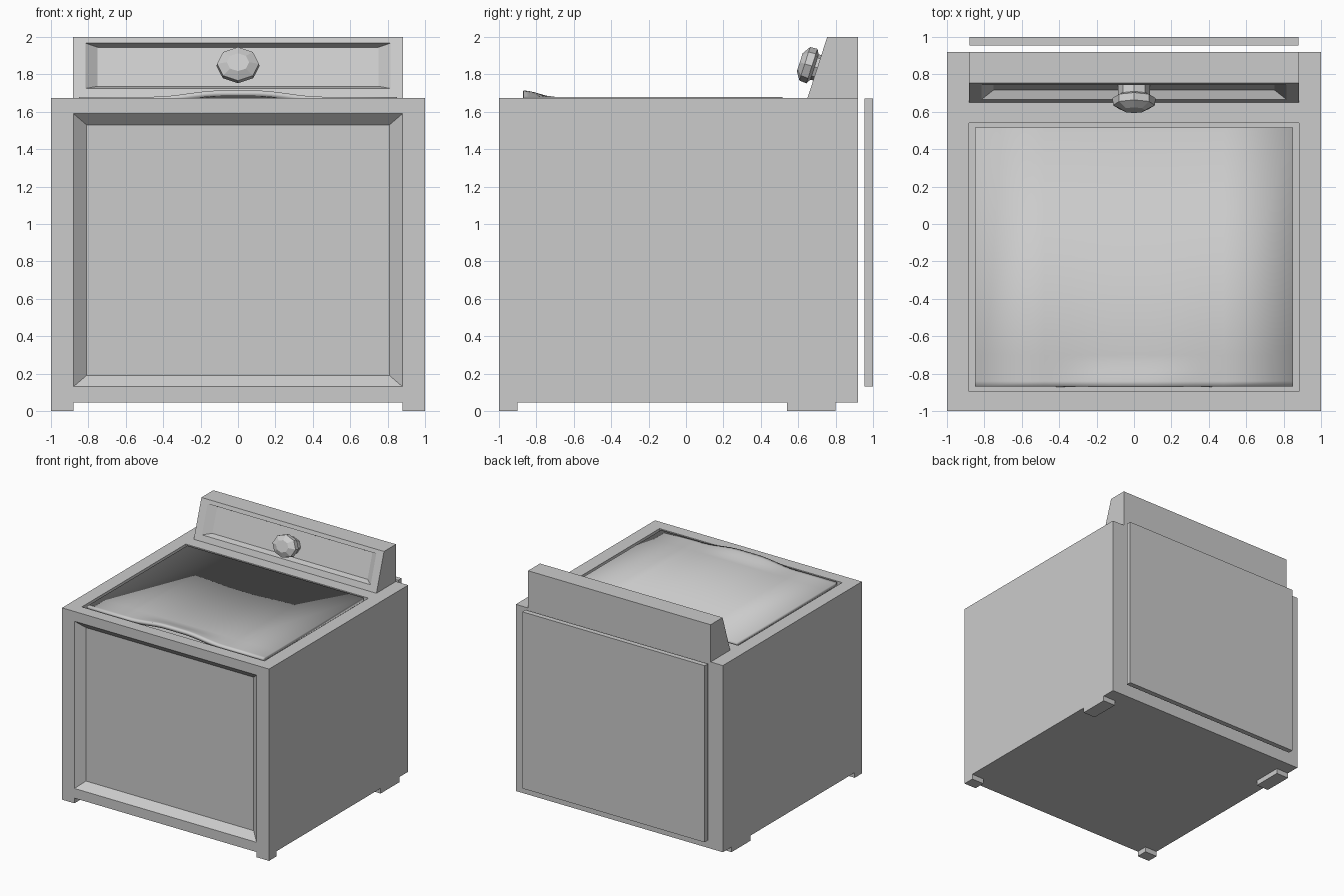
import bpy, bmesh, math
from mathutils import Vector

if "Cube" in bpy.data.objects:
    bpy.data.objects.remove(bpy.data.objects["Cube"])


def stack(bm, loops, cap_start=True):
    """Skin consecutive point loops and cap the ends."""
    rings = [[bm.verts.new(p) for p in lp] for lp in loops]
    n = len(rings[0])
    for a, b in zip(rings, rings[1:]):
        for i in range(n):
            j = (i + 1) % n
            bm.faces.new((a[i], a[j], b[j], b[i]))
    bm.faces.new(rings[-1])
    if cap_start:
        bm.faces.new(rings[0][::-1])


def finish(bm, name):
    bmesh.ops.remove_doubles(bm, verts=bm.verts, dist=1e-5)
    bmesh.ops.recalc_face_normals(bm, faces=bm.faces)
    me = bpy.data.meshes.new(name)
    bm.to_mesh(me)
    bm.free()
    ob = bpy.data.objects.new(name, me)
    bpy.context.collection.objects.link(ob)
    return ob


def rect_xz(x, z0, z1, y):
    return [(-x, y, z0), (x, y, z0), (x, y, z1), (-x, y, z1)]


def rect_xy(x, y0, y1, z):
    return [(-x, y0, z), (x, y0, z), (x, y1, z), (-x, y1, z)]


def box(name, x0, x1, y0, y1, z0, z1):
    bm = bmesh.new()
    stack(bm, [[(x0, y0, z), (x1, y0, z), (x1, y1, z), (x0, y1, z)] for z in (z0, z1)])
    return finish(bm, name)


# Cabinet with bevelled front recess and a well for the lid
TOP, BASE, BACK = 1.675, 0.045, 0.92
bm = bmesh.new()
stack(bm, [rect_xz(1, BASE, TOP, BACK), rect_xz(1, BASE, TOP, -1),
           rect_xz(0.88, 0.13, 1.59, -1), rect_xz(0.81, 0.19, 1.53, -0.94)])
top = [f for f in bm.faces if all(abs(v.co.z - TOP) < 1e-4 for v in f.verts)]
bmesh.ops.delete(bm, geom=top, context='FACES_ONLY')
stack(bm, [rect_xy(1, -1, BACK, TOP), rect_xy(0.882, -0.895, 0.54, TOP),
           rect_xy(0.882, -0.895, 0.54, TOP - 0.035)], cap_start=False)
finish(bm, "cabinet")

# Feet
for side, s in (("left", -1), ("right", 1)):
    x0, x1 = sorted((0.88 * s, s))
    box(f"front_foot_{side}", x0, x1, -1, -0.9, 0, BASE)
    box(f"back_foot_{side}", x0, x1, 0.54, 0.80, 0, BASE)

# Rear access panel, standing off the cabinet
box("back_panel", -0.88, 0.88, 0.955, 1.0, 0.13, 1.672)


# Lid with a soft raised finger grip at the front
def ease(t):
    t = min(max(t, 0), 1)
    return t * t * (3 - 2 * t)


def lid_z(x, y):
    return 1.68 + 0.034 * ease((0.45 - abs(x)) / 0.36) * ease((-0.70 - y) / 0.17)


xs = [-0.85] + [-0.48 + 0.06 * i for i in range(17)] + [0.85]
ys = [-0.87, -0.84, -0.81, -0.78, -0.74, -0.70, 0.515]
bm = bmesh.new()
grid = [[bm.verts.new((x, y, lid_z(x, y))) for x in xs] for y in ys]
for r0, r1 in zip(grid, grid[1:]):
    for i in range(len(xs) - 1):
        bm.faces.new((r0[i], r0[i + 1], r1[i + 1], r1[i]))
lid = finish(bm, "lid")
if lid.data.polygons[0].normal.z < 0:
    lid.data.flip_normals()
mod = lid.modifiers.new("thickness", 'SOLIDIFY')
mod.thickness = 0.03
mod.offset = -1
bpy.context.view_layer.objects.active = lid
lid.select_set(True)
bpy.ops.object.shade_smooth_by_angle(angle=math.radians(35))

# Control console: sloped face with a shallow tray
FOOT, HEAD = Vector((0, 0.65, TOP)), Vector((0, 0.755, 2.0))
up = (HEAD - FOOT).normalized()
out = Vector((0, -up.z, up.y))


def on_face(x, z, h=0):
    t = (z - FOOT.z) / (HEAD.z - FOOT.z)
    return FOOT.lerp(HEAD, t) + Vector((x, 0, 0)) + out * h


def face_rect(x, z0, z1, h=0):
    return [on_face(-x, z0, h), on_face(x, z0, h), on_face(x, z1, h), on_face(-x, z1, h)]


bm = bmesh.new()
stack(bm, [rect_xz(0.882, TOP, 2.0, BACK), face_rect(0.882, TOP, 2.0),
           face_rect(0.815, 1.725, 1.967), face_rect(0.75, 1.75, 1.958, -0.045)])
finish(bm, "console")

# Eight-sided knob, slightly wider than tall
bm = bmesh.new()
centre = on_face(0, 1.835)
loops = []
for r, h in ((0.085, -0.045), (0.085, 0.015), (0.115, 0.03), (0.112, 0.07), (0.06, 0.098)):
    loops.append([centre + out * h + Vector((r * math.cos(a), 0, 0)) + up * (0.84 * r * math.sin(a))
                  for a in (math.tau * k / 8 for k in range(8))])
stack(bm, loops)
finish(bm, "knob")
